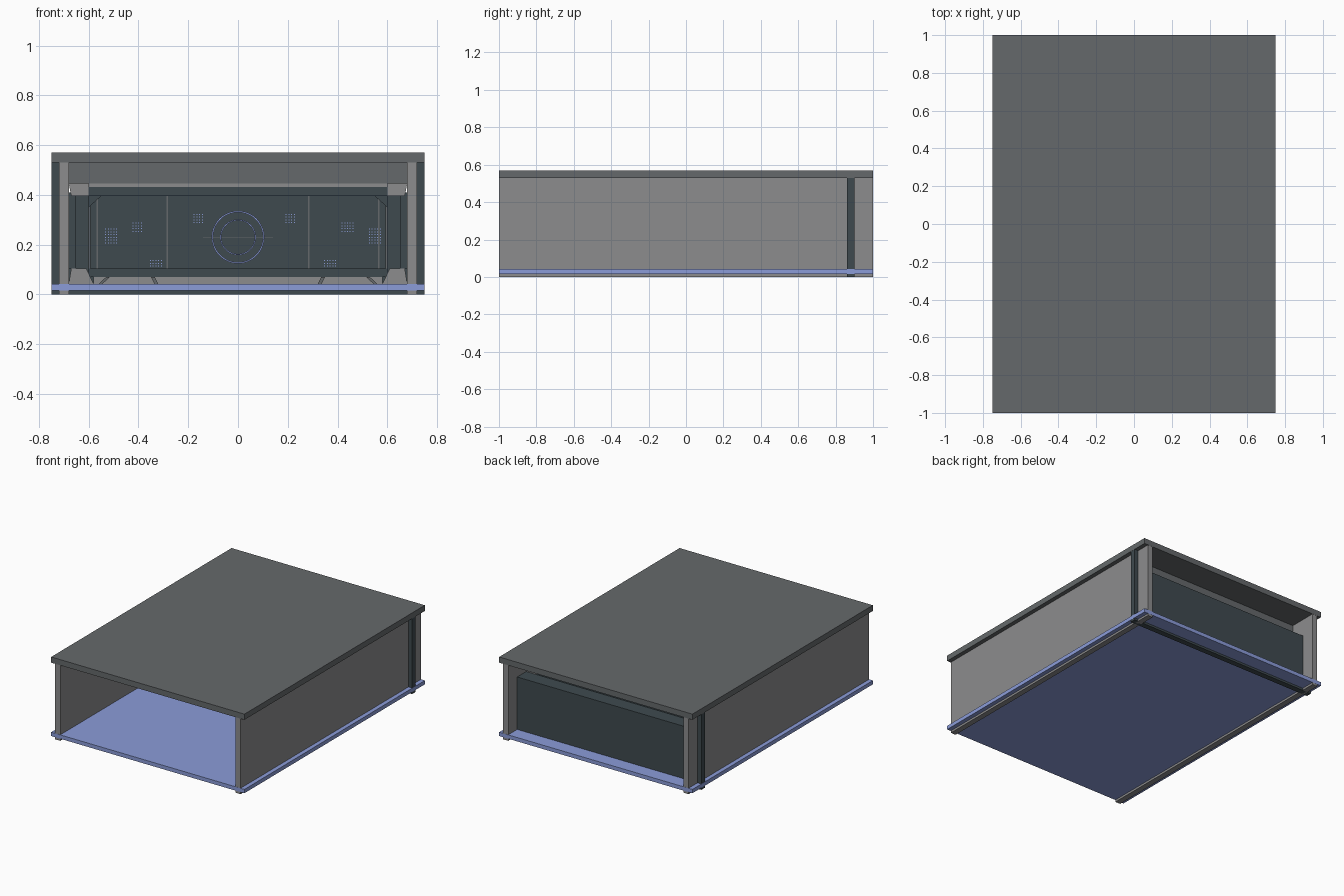
import bpy, bmesh, math
from mathutils import Matrix

if "Cube" in bpy.data.objects:
    bpy.data.objects.remove(bpy.data.objects["Cube"])


def srgb(r, g, b):
    conv = lambda c: c / 12.92 if c <= 0.04045 else ((c + 0.055) / 1.055) ** 2.4
    return [conv(v / 255) for v in (r, g, b)] + [1.0]


def material(name, rgb):
    m = bpy.data.materials.new(name)
    m.diffuse_color = srgb(*rgb)
    m.use_nodes = True
    m.node_tree.nodes["Principled BSDF"].inputs["Base Color"].default_value = m.diffuse_color
    return m


WALL = material("wall_grey", (140, 140, 141))
ROOF = material("roof_grey", (101, 105, 107))
DARK = material("dark_slate", (63, 74, 79))
BLUE = material("soft_blue", (139, 156, 217))


def finish(name, bm, mat):
    bmesh.ops.recalc_face_normals(bm, faces=bm.faces)
    me = bpy.data.meshes.new(name)
    bm.to_mesh(me)
    bm.free()
    me.materials.append(mat)
    ob = bpy.data.objects.new(name, me)
    bpy.context.collection.objects.link(ob)
    return ob


def add_box(bm, x0, x1, y0, y1, z0, z1):
    m = (Matrix.Translation(((x0 + x1) / 2, (y0 + y1) / 2, (z0 + z1) / 2))
         @ Matrix.Diagonal((x1 - x0, y1 - y0, z1 - z0, 1)))
    bmesh.ops.create_cube(bm, size=1, matrix=m)


def box(name, mat, *dims, mirror=False):
    bm = bmesh.new()
    add_box(bm, *dims)
    if mirror:
        x0, x1, *rest = dims
        add_box(bm, -x1, -x0, *rest)
    return finish(name, bm, mat)


def prism(name, mat, profile, y0, y1):
    """Extrude an x-z outline along y, on both sides of the centre."""
    bm = bmesh.new()
    for s in (1, -1):
        front = [bm.verts.new((s * x, y0, z)) for x, z in profile]
        back = [bm.verts.new((s * x, y1, z)) for x, z in profile]
        bm.faces.new(front)
        bm.faces.new(back[::-1])
        for i in range(len(profile)):
            j = (i + 1) % len(profile)
            bm.faces.new((front[i], front[j], back[j], back[i]))
    return finish(name, bm, mat)


# Main shell
box("roof", ROOF, -0.75, 0.75, -1, 1, 0.53, 0.57)
box("floor", BLUE, -0.75, 0.75, -1, 1, 0.015, 0.042)
box("side_walls", WALL, 0.68, 0.72, -0.999, 0.999, 0, 0.53, mirror=True)

# Dark frame hoop around the rear
box("frame_posts", DARK, 0.72, 0.749, 0.86, 0.90, 0, 0.53, mirror=True)
box("frame_crossbar", DARK, -0.749, 0.749, 0.86, 0.90, 0, 0.015)

# Rear wall, its top ledge and the header beam
box("rear_panel", DARK, -0.68, 0.68, 0.87, 0.90, 0.042, 0.41)
box("panel_ledge", DARK, -0.68, 0.68, 0.80, 0.87, 0.395, 0.41)
box("panel_upper", DARK, -0.60, 0.60, 0.775, 0.80, 0.395, 0.432)
box("upper_trim", WALL, -0.60, 0.60, 0.77, 0.80, 0.432, 0.445)
box("header", ROOF, -0.68, 0.68, 0.77, 0.80, 0.445, 0.53)

# Strips and lines on the inside of the rear panel
box("plinth", WALL, -0.58, 0.58, 0.85, 0.87, 0.042, 0.07)
box("lower_strip", DARK, -0.60, 0.60, 0.855, 0.87, 0.07, 0.105)
box("outer_lines", ROOF, 0.563, 0.568, 0.865, 0.87, 0.105, 0.395, mirror=True)
box("inner_lines", ROOF, 0.282, 0.287, 0.865, 0.87, 0.07, 0.395, mirror=True)
box("edge_trim", ROOF, 0.593, 0.60, 0.855, 0.87, 0.105, 0.395, mirror=True)
box("side_strips", DARK, 0.65, 0.68, 0.80, 0.87, 0.105, 0.395, mirror=True)

# Tapered corner blocks, gussets and feet
prism("upper_blocks", WALL, [(0.60, 0.395), (0.67, 0.395), (0.68, 0.445), (0.60, 0.445)], 0.78, 0.80)
prism("lower_blocks", WALL, [(0.58, 0.042), (0.68, 0.042), (0.67, 0.105), (0.61, 0.105)], 0.80, 0.87)
prism("gussets", DARK, [(0.60, 0.35), (0.60, 0.395), (0.55, 0.395)], 0.82, 0.86)
prism("outer_feet", ROOF, [(0.545, 0.042), (0.56, 0.042), (0.53, 0.07), (0.515, 0.07)], 0.84, 0.85)
prism("inner_feet", ROOF, [(0.32, 0.042), (0.335, 0.042), (0.35, 0.07), (0.335, 0.07)], 0.84, 0.85)

# Blue target rings
bm = bmesh.new()
N = 48
for r0, r1 in ((0.067, 0.072), (0.100, 0.106)):
    rows = []
    for r in (r0, r1):
        rows.append([bm.verts.new((r * math.cos(2 * math.pi * i / N), 0.862,
                                   0.23 + r * math.sin(2 * math.pi * i / N))) for i in range(N)])
    for i in range(N):
        j = (i + 1) % N
        bm.faces.new((rows[0][i], rows[0][j], rows[1][j], rows[1][i]))
rings = finish("target_rings", bm, BLUE)
rings.modifiers.new("thickness", "SOLIDIFY").thickness = 0.004

# Cross lines through the rings
bm = bmesh.new()
add_box(bm, -0.14, 0.14, 0.865, 0.87, 0.229, 0.231)
add_box(bm, -0.001, 0.001, 0.865, 0.87, 0.105, 0.34)
finish("cross_lines", bm, ROOF)

# Blue dot grids: centre x, centre z, columns, rows
bm = bmesh.new()
for cx, cz, nx, nz in ((-0.51, 0.235, 5, 6), (-0.405, 0.27, 4, 4), (-0.33, 0.125, 5, 3),
                       (-0.16, 0.305, 4, 4), (0.21, 0.305, 4, 4), (0.44, 0.27, 5, 4),
                       (0.37, 0.125, 5, 3), (0.55, 0.235, 5, 6)):
    for i in range(nx):
        for k in range(nz):
            x = cx + (i - (nx - 1) / 2) * 0.011
            z = cz + (k - (nz - 1) / 2) * 0.011
            add_box(bm, x - 0.002, x + 0.002, 0.864, 0.868, z - 0.002, z + 0.002)
finish("dot_grids", bm, BLUE)
